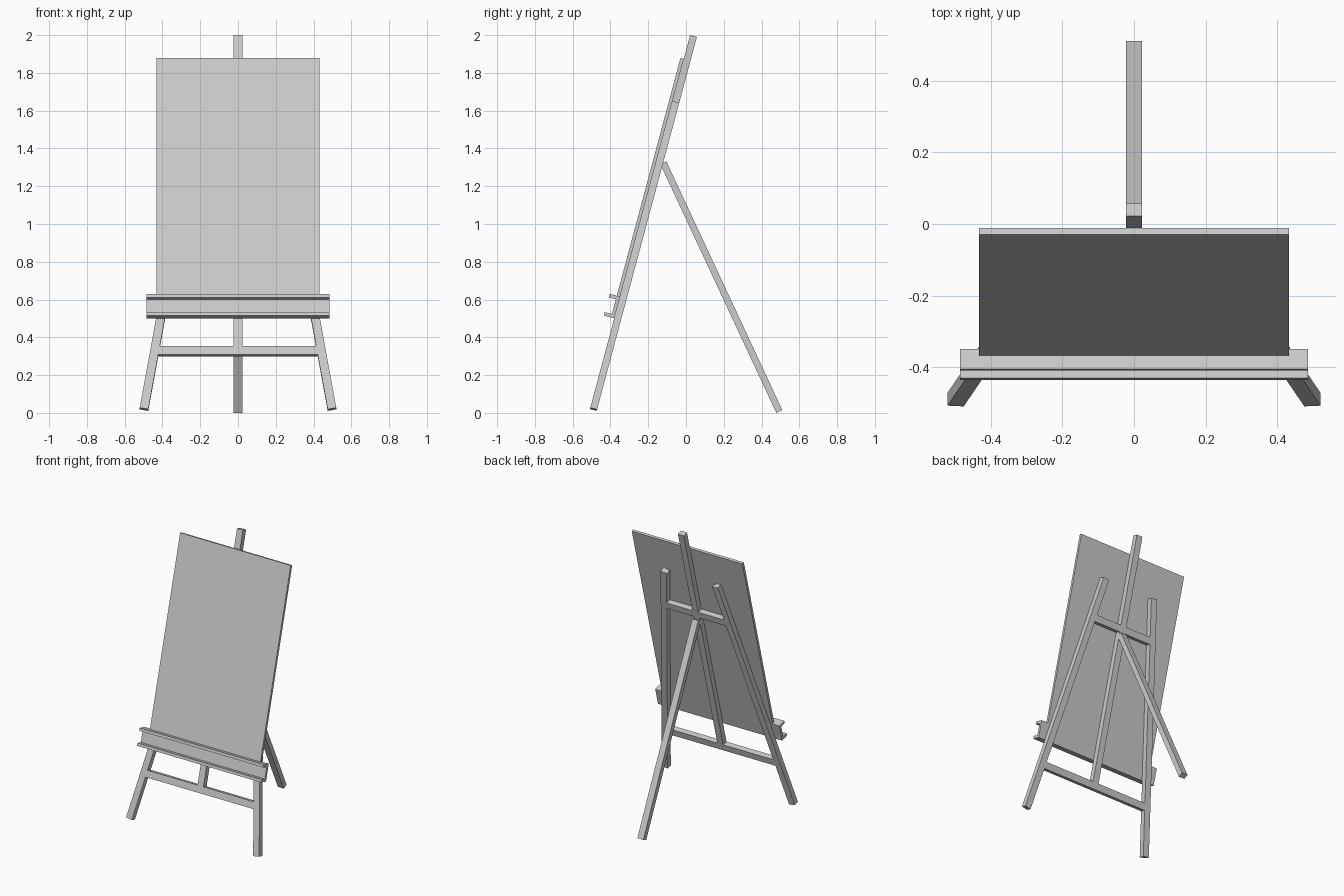
import bpy, bmesh
from math import radians, sin, cos, tan
from mathutils import Vector

if "Cube" in bpy.data.objects:
    bpy.data.objects.remove(bpy.data.objects["Cube"])

TILT = radians(15)     # backward lean of the front frame
SPLAY = radians(10)    # sideways splay of the front legs
Y0 = -0.514            # where the frame's front plane meets the floor
T = 0.037              # timber thickness
W = 0.046              # timber width


def frame(x, s, d):
    """Leaning frame: x across, s up the slope, d out towards the viewer."""
    return Vector((x, Y0 + s * sin(TILT) - d * cos(TILT),
                   s * cos(TILT) + d * sin(TILT)))


def prism(name, start, end):
    """Solid between two matching polygons."""
    bm = bmesh.new()
    a = [bm.verts.new(p) for p in start]
    b = [bm.verts.new(p) for p in end]
    bm.faces.new(a)
    bm.faces.new(b)
    n = len(a)
    for i in range(n):
        j = (i + 1) % n
        bm.faces.new((a[i], a[j], b[j], b[i]))
    bmesh.ops.recalc_face_normals(bm, faces=bm.faces)
    mesh = bpy.data.meshes.new(name)
    bm.to_mesh(mesh)
    bm.free()
    obj = bpy.data.objects.new(name, mesh)
    bpy.context.collection.objects.link(obj)
    return obj


def slab(name, outline, d0=-T, d1=0.0):
    """Outline in (x, s) on the leaning frame, thickened from d0 to d1."""
    return prism(name, [frame(x, s, d0) for x, s in outline],
                 [frame(x, s, d1) for x, s in outline])


def rect(x0, x1, s0, s1):
    return [(x0, s0), (x1, s0), (x1, s1), (x0, s1)]


# splayed front leg: centre line and inner edge
LEG_X, LEG_S0, LEG_S1 = 0.4975, 0.025, 1.705


def leg_x(s):
    return LEG_X - (s - LEG_S0) * tan(SPLAY)


def inner(s):
    return leg_x(s) - W / 2 / cos(SPLAY)


ox, os_ = W / 2 * cos(SPLAY), W / 2 * sin(SPLAY)
leg = [(leg_x(LEG_S0) + ox, LEG_S0 + os_), (leg_x(LEG_S1) + ox, LEG_S1 + os_),
       (leg_x(LEG_S1) - ox, LEG_S1 - os_), (leg_x(LEG_S0) - ox, LEG_S0 - os_)]

# upper crossbar half, running from mast to leg
U0, U1 = 1.400, 1.447
half_bar = [(W / 2, U0), (inner(U0), U0), (inner(U1), U1), (W / 2, U1)]

for side, label in ((-1, "left"), (1, "right")):
    slab(f"front_leg_{label}", [(side * x, s) for x, s in leg])
    slab(f"upper_crossbar_{label}", [(side * x, s) for x, s in half_bar])

# lower crossbar between the legs, with the mast standing on it
L0, L1 = 0.320, 0.367
slab("lower_crossbar", [(-inner(L0), L0), (inner(L0), L0),
                        (inner(L1), L1), (-inner(L1), L1)])
slab("mast", rect(-W / 2, W / 2, L1, 2.0 / cos(TILT)))

# tray: channel profile in (d, s), swept across x
B, D = 0.018, 0.057                      # board thickness, ledge reach
S0, S1, H = 0.518, 0.637, 0.019          # tray bottom, top, ledge thickness
tray = [(0, S0), (D, S0), (D, S0 + H), (B, S0 + H),
        (B, S1 - H), (D, S1 - H), (D, S1), (0, S1)]
prism("tray", [frame(-0.485, s, d) for d, s in tray],
      [frame(0.485, s, d) for d, s in tray])

# drawing board resting on the tray
slab("board", rect(-0.432, 0.432, S1, 1.941), 0, B)

# rear support leg
lean = radians(25)
foot, length = Vector((0, 0.494, 0.0075)), 1.452
up = Vector((0, -sin(lean), cos(lean)))
across = Vector((0, cos(lean), sin(lean))) * 0.0177
wide = Vector((W / 2, 0, 0))
section = [foot - wide - across, foot + wide - across,
           foot + wide + across, foot - wide + across]
prism("rear_leg", section, [p + up * length for p in section])
